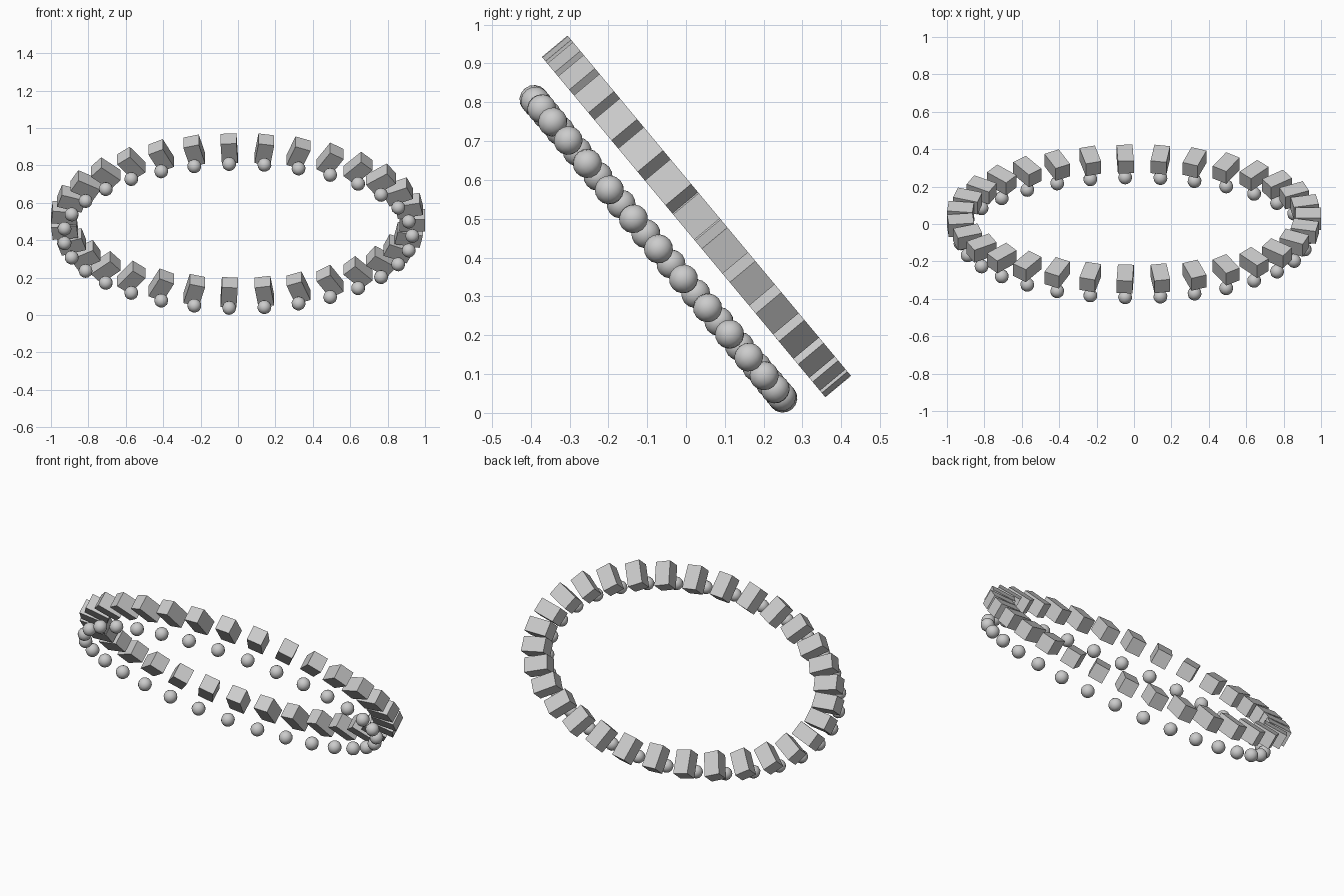
import bpy, bmesh
from math import sin, cos, pi, radians
from mathutils import Matrix

if "Cube" in bpy.data.objects:
    bpy.data.objects.remove(bpy.data.objects["Cube"])

COUNT = 31                 # links around the oval
A, B = 0.932, 0.501        # half axes of the oval through the link centres
# local x stays x, local y runs up the slope, local z is the oval's axis
TILT = Matrix.Rotation(radians(180 - 50.2), 4, 'X')


def make_mesh(name, build, smooth=False):
    bm = bmesh.new()
    build(bm)
    for f in bm.faces:
        f.smooth = smooth
    me = bpy.data.meshes.new(name)
    bm.to_mesh(me)
    bm.free()
    return me


def ring(name, mesh, centre):
    frame = Matrix.Translation(centre) @ TILT
    for i in range(COUNT):
        t = 2 * pi * i / COUNT
        ob = bpy.data.objects.new(f"{name}_{i + 1}", mesh)
        ob.matrix_world = (frame @ Matrix.Translation((A * cos(t), B * sin(t), 0))
                           @ Matrix.Rotation(t, 4, 'Z'))
        bpy.context.collection.objects.link(ob)


# Radial blocks
block = make_mesh("block", lambda bm: bmesh.ops.create_cube(
    bm, size=1, matrix=Matrix.Diagonal((0.136, 0.085, 0.086, 1))))
ring("block", block, (0, 0.027, 0.506))

# Beads on a parallel oval, offset along the axis
bead = make_mesh("bead", lambda bm: bmesh.ops.create_uvsphere(
    bm, u_segments=12, v_segments=8, radius=0.0375), smooth=True)
ring("bead", bead, (0, -0.071, 0.4225))
